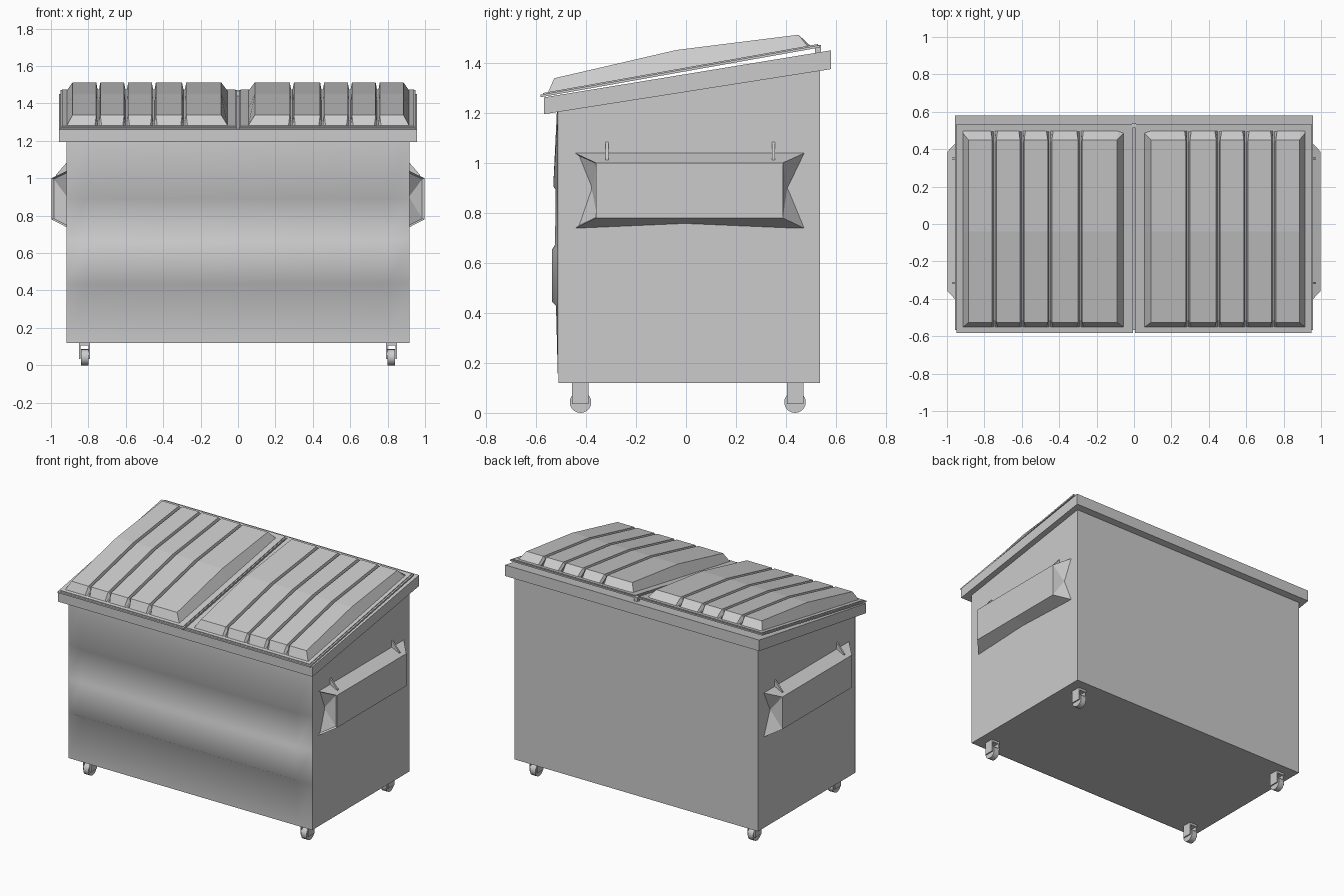
import bpy, bmesh, math
from mathutils import Matrix

if "Cube" in bpy.data.objects:
    bpy.data.objects.remove(bpy.data.objects["Cube"])


def make(name, verts, faces, smooth=False):
    me = bpy.data.meshes.new(name)
    bm = bmesh.new()
    vs = [bm.verts.new(v) for v in verts]
    for f in faces:
        bm.faces.new([vs[i] for i in f])
    bmesh.ops.recalc_face_normals(bm, faces=bm.faces)
    bm.to_mesh(me)
    bm.free()
    ob = bpy.data.objects.new(name, me)
    bpy.context.collection.objects.link(ob)
    if smooth:
        bpy.ops.object.select_all(action='DESELECT')
        ob.select_set(True)
        bpy.context.view_layer.objects.active = ob
        bpy.ops.object.shade_smooth_by_angle(angle=math.radians(30))
    return ob


def prism(name, yz, x0, x1):
    """Extrude a side-view (y, z) outline from x0 to x1."""
    n = len(yz)
    verts = [(x, y, z) for x in (x0, x1) for y, z in yz]
    faces = [tuple(range(n)), tuple(range(2 * n - 1, n - 1, -1))]
    faces += [(i, (i + 1) % n, n + (i + 1) % n, n + i) for i in range(n)]
    return make(name, verts, faces)


def grid_faces(rows, cols):
    return [(r * cols + c, r * cols + c + 1, (r + 1) * cols + c + 1, (r + 1) * cols + c)
            for r in range(rows - 1) for c in range(cols - 1)]


def lid_z(y):
    return 1.277 + (y + 0.58) * 0.178


# Container body and overhanging rim
prism("bin_body", [(-0.51, 0.12), (0.535, 0.12), (0.535, 1.40), (-0.51, 1.24)], -0.917, 0.917)
prism("top_rim", [(-0.567, 1.195), (-0.05, 1.276), (0.58, 1.375), (0.58, 1.45), (-0.567, 1.262)],
      -0.957, 0.957)

# Stepped, slightly bulging front sheet
profile = [(-0.512, 0.12), (-0.52, 0.428), (-0.535, 0.443), (-0.535, 0.655), (-0.524, 0.672),
           (-0.521, 0.893), (-0.531, 0.905), (-0.516, 1.215)]
verts = []
for y, z in profile:
    verts += [(-0.917, -0.511, z), (-0.81, y, z), (0.805, y, z), (0.917, -0.511, z)]
make("front_panel", verts, grid_faces(len(profile), 4), smooth=True)


def lid_plate(name, s, xa, xb, ya, yb, lo, hi):
    prism(name, [(ya, lid_z(ya) + lo), (yb, lid_z(yb) + lo), (yb, lid_z(yb) + hi), (ya, lid_z(ya) + hi)],
          s * xa, s * xb)


def lid_dome(name, s):
    # columns: (x at base, x at top, height factor drop)
    cols = [(0.055, 0.055, None), (0.085, 0.09, 0)]
    for g in (0.288, 0.45, 0.598, 0.747):
        cols += [(g - 0.018, g - 0.011, 0), (g - 0.004, g - 0.004, 0.035),
                 (g + 0.004, g + 0.004, 0.035), (g + 0.018, g + 0.011, 0)]
    cols += [(0.89, 0.885, 0), (0.915, 0.915, None)]
    # rows: (y, height above plate, y shift inside the grooves)
    rows = [(-0.552, 0, 0), (-0.527, 0.052, 0.014), (-0.04, 0.078, 0),
            (0.45, 0.052, -0.014), (0.497, 0, 0)]
    vs = []
    for y, h, dy in rows:
        for xb, xt, drop in cols:
            if drop is None:
                yy = max(-0.552, min(0.497, y * 1.08))
                vs.append((s * xb, yy, lid_z(yy)))
            else:
                yy = y + (dy if drop else 0)
                vs.append((s * (xt if h else xb), yy, lid_z(yy) + max(h - drop, 0)))
    make(name, vs, grid_faces(len(rows), len(cols)))


def fork_pocket(name, s):
    w, o = 0.91, 0.997
    vs = []
    # wall top, outer top, outer bottom, wall bottom at each station
    for yw, yo, zb in ((-0.45, -0.36, 0.735), (0.01, 0.01, 0.755), (0.48, 0.387, 0.735)):
        vs += [(s * w, yw, 1.042), (s * o, yo, 1.0), (s * o, yo, 0.78), (s * w, yw, zb)]
    vs += [(s * 0.918, -0.385, 0.9), (s * 0.918, 0.405, 0.9)]
    faces = grid_faces(3, 4)
    for base, apex in ((0, 12), (8, 13)):
        faces += [(base + i, base + i + 1, apex) for i in range(3)]
    ob = make(name, vs, faces)
    # thin raised lip round the front mouth
    bm = bmesh.new()
    bm.from_mesh(ob.data)
    mouth = [f for f in bm.faces if len(f.verts) == 3 and f.calc_center_median().y < 0]
    bmesh.ops.inset_region(bm, faces=mouth, thickness=0.01, depth=-0.008, use_boundary=False)
    bm.to_mesh(ob.data)
    bm.free()


def caster(label, x, y):
    # fork: top plate and two cheeks
    prism(label + "_caster_plate", [(y - 0.033, 0.105), (y + 0.033, 0.105),
                                    (y + 0.033, 0.125), (y - 0.033, 0.125)], x - 0.03, x + 0.03)
    for i, k in enumerate((-1, 1)):
        prism(f"{label}_caster_cheek_{i}", [(y - 0.033, 0.035), (y + 0.033, 0.035),
                                            (y + 0.033, 0.12), (y - 0.033, 0.12)],
              x + k * 0.022, x + k * 0.03)
    # wheel
    bpy.ops.mesh.primitive_cylinder_add(vertices=20, radius=0.043, depth=0.04,
                                        location=(x, y, 0.043), rotation=(0, math.pi / 2, 0))
    bpy.context.object.name = label + "_caster_wheel"
    bpy.ops.object.shade_smooth_by_angle(angle=math.radians(30))


for side, s in (("left", -1), ("right", 1)):
    # Lid: flat flange, inner step, ribbed dome
    lid_plate(side + "_lid_flange", s, 0.006, 0.95, -0.582, 0.535, -0.014, -0.004)
    lid_plate(side + "_lid_step", s, 0.014, 0.94, -0.572, 0.527, -0.006, 0.001)
    lid_dome(side + "_lid_dome", s)
    # Fork pocket with its two gusset fins
    fork_pocket(side + "_fork_pocket", s)
    for end, y in (("front", -0.315), ("back", 0.35)):
        t = 0.006
        tri = [(0.91, 1.03), (0.975, 1.005), (0.972, 1.02), (0.915, 1.085), (0.91, 1.085)]
        vs = [(s * x, y + d, z) for d in (-t, t) for x, z in tri]
        make(f"{side}_{end}_pocket_fin", vs,
             [(0, 1, 2, 3, 4), (9, 8, 7, 6, 5)] +
             [(i, (i + 1) % 5, 5 + (i + 1) % 5, 5 + i) for i in range(5)])
    for end, y in (("front", -0.422), ("back", 0.436)):
        caster(f"{side}_{end}", s * 0.82, y)

# Hinge block between the lids
prism("lid_hinge", [(0.515, 1.43), (0.54, 1.43), (0.54, 1.472), (0.515, 1.472)], -0.012, 0.012)
